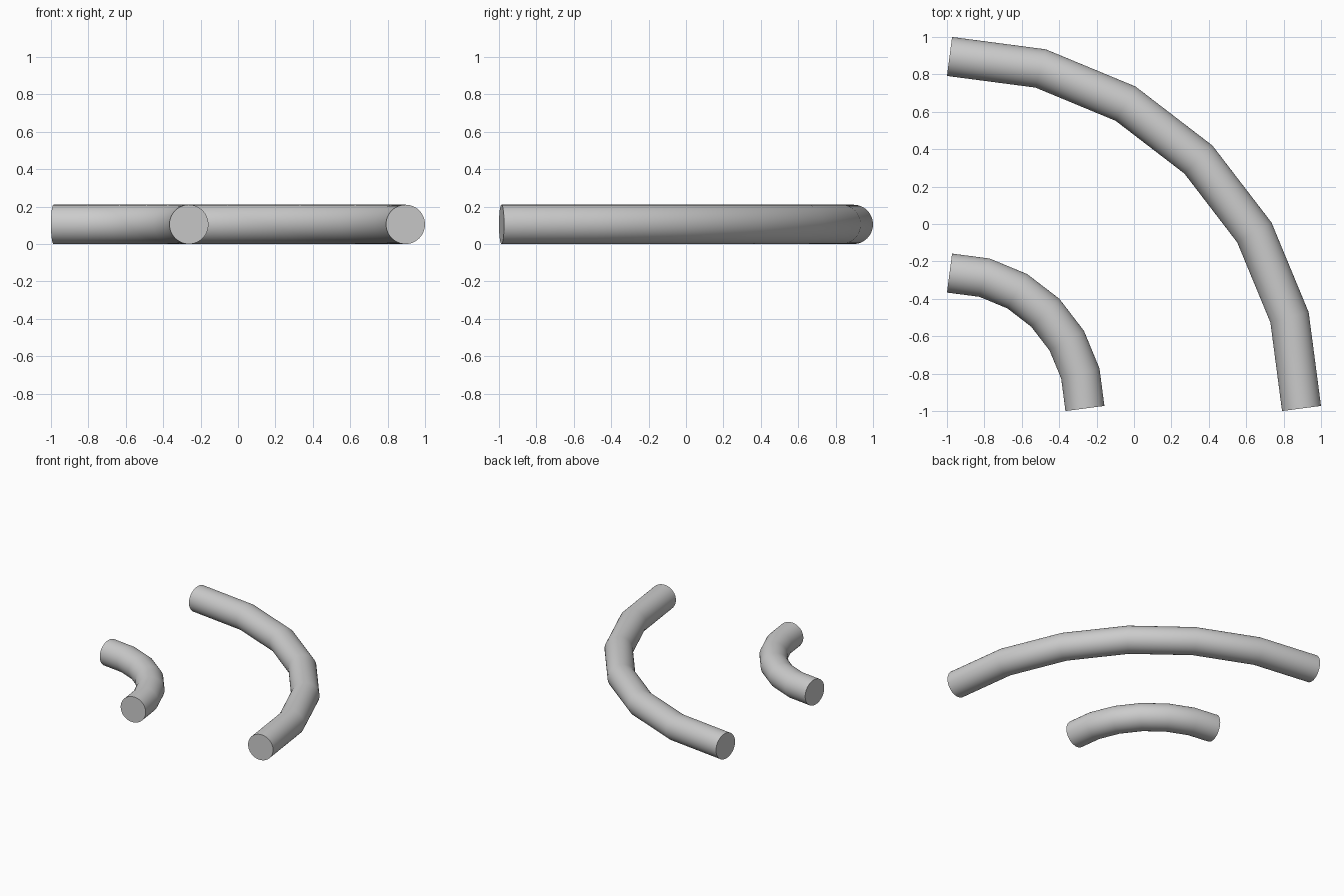
import bpy, bmesh
from math import sin, cos, pi, radians

if "Cube" in bpy.data.objects:
    bpy.data.objects.remove(bpy.data.objects["Cube"])

TUBE_R = 0.105      # tube radius
CENTRE = -0.9863    # common arc centre in x and y
SEGS, SIDES = 6, 48


def bent_tube(name, arc_r):
    """Quarter-circle tube of straight mitred segments with flat end caps."""
    bm = bmesh.new()
    step = radians(90) / SEGS
    rings = []
    for i in range(SEGS + 1):
        a = i * step
        px, py = CENTRE + arc_r * cos(a), CENTRE + arc_r * sin(a)
        # ends are cut square to their segment, joints are mitred
        tilt, stretch = a, 1 / cos(step / 2)
        if i == 0:
            tilt, stretch = a + step / 2, 1
        elif i == SEGS:
            tilt, stretch = a - step / 2, 1
        ring = []
        for k in range(SIDES):
            t = 2 * pi * k / SIDES
            u = TUBE_R * stretch * cos(t)
            ring.append(bm.verts.new((px + u * cos(tilt), py + u * sin(tilt),
                                      TUBE_R + TUBE_R * sin(t))))
        rings.append(ring)
    for r0, r1 in zip(rings, rings[1:]):
        for k in range(SIDES):
            n = (k + 1) % SIDES
            bm.faces.new((r0[k], r0[n], r1[n], r1[k]))
    bm.faces.new(rings[0])
    bm.faces.new(rings[-1])
    bmesh.ops.recalc_face_normals(bm, faces=bm.faces[:])
    me = bpy.data.meshes.new(name)
    bm.to_mesh(me)
    bm.free()
    ob = bpy.data.objects.new(name, me)
    bpy.context.collection.objects.link(ob)
    bpy.ops.object.select_all(action='DESELECT')
    ob.select_set(True)
    bpy.context.view_layer.objects.active = ob
    bpy.ops.object.shade_smooth_by_angle(angle=radians(30))


# Outer and inner curved rails
bent_tube("outer_rail", 1.882)
bent_tube("inner_rail", 0.724)
